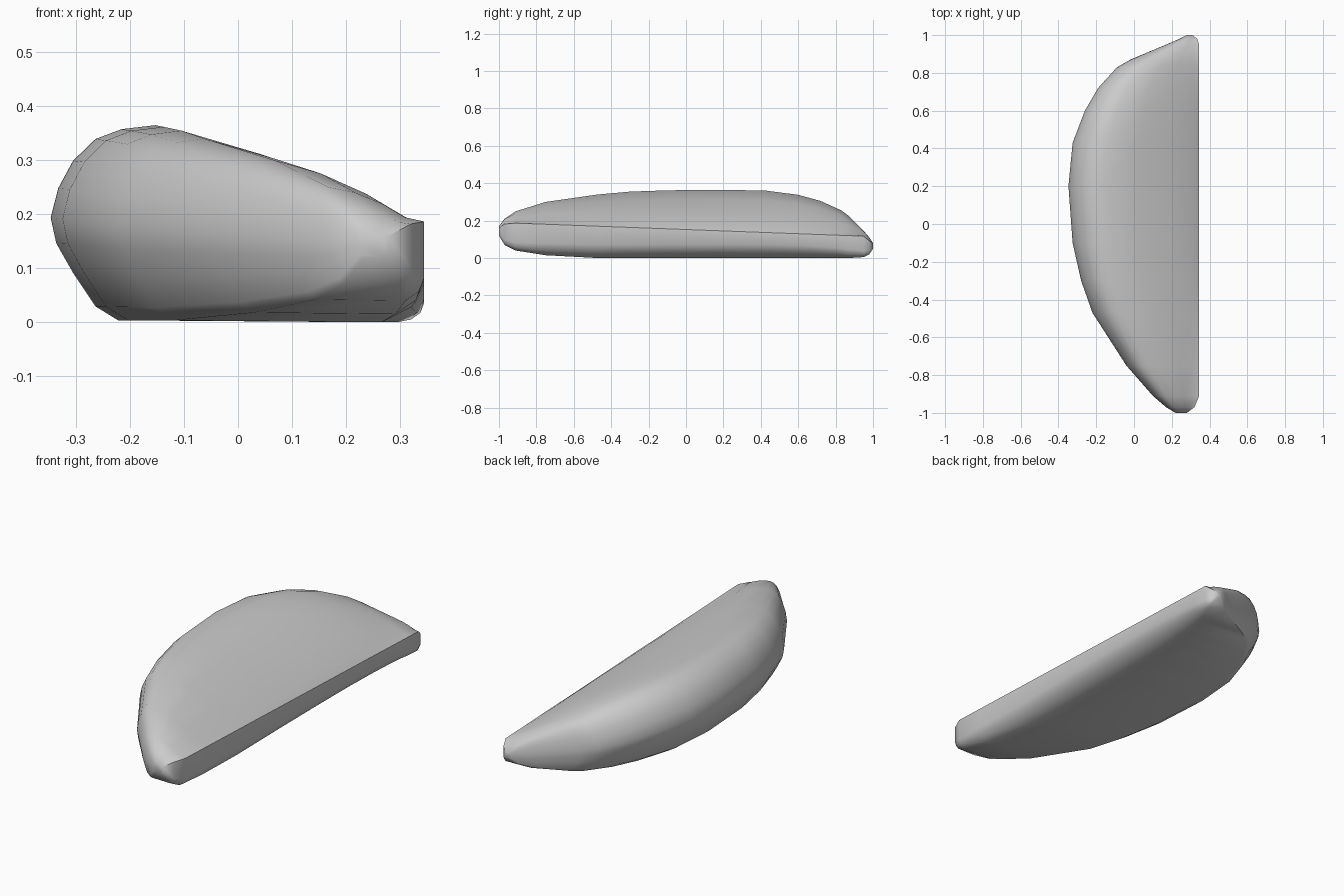
import bpy
import bmesh
import math

default_cube = bpy.data.objects.get("Cube")
if default_cube:
    bpy.data.objects.remove(default_cube, do_unlink=True)

# One flat grey for the whole wedge
grey = bpy.data.materials.new("plain grey")
grey.use_nodes = True
colour = (0.6, 0.6, 0.6, 1)
grey.diffuse_color = colour
grey.node_tree.nodes["Principled BSDF"].inputs["Base Color"].default_value = colour

# Stations along the wedge: y, rind x, cut edge x, underside z, crown z
stations = [
    (-1, .22, .28, .12, .17),
    (-.97, .17, .32, .07, .21),
    (-.91, .1, .345, .04, .25),
    (-.75, -.04, .345, .015, .3),
    (-.47, -.22, .345, 0, .34),
    (-.3, -.28, .345, 0, .355),
    (-.1, -.325, .345, 0, .362),
    (.2, -.347, .345, 0, .365),
    (.43, -.325, .345, 0, .36),
    (.6, -.26, .345, 0, .338),
    (.72, -.19, .345, 0, .305),
    (.83, -.09, .345, 0, .255),
    (.87, -.02, .345, 0, .225),
    (.95, .17, .345, .005, .145),
    (.98, .24, .335, .02, .11),
    (1, .28, .31, .05, .08),
]

# Rounded rind, from underside to crown: share of width, share of height
rind = [(.18, .01), (.12, .08), (.06, .25), (.015, .4), (0, .53),
        (.02, .68), (.06, .82), (.12, .93), (.19, .98), (.28, 1)]


def clamp(value, low, high):
    return max(low, min(high, value))


def mix(start, end, share):
    return start + (end - start) * share


def section(y, left, right, bottom, top):
    """Closed outline of the wedge at one station."""
    width, height = right - left, top - bottom
    along = (y + 1) / 2
    edge_low = clamp(mix(.085, .035, along), bottom + height * .2, top)
    edge_high = clamp(mix(.19, .115, along), edge_low, top - height * .2)
    outline = [(left + u * width, bottom + v * height) for u, v in rind]

    # Sloping cut face falls from the crown to the narrow edge
    crown_x = outline[-1][0]
    shoulder_x = right - min(.035, width * .15)
    shoulder_z = mix(edge_high, top, .12)
    for share in (.35, .7):
        arch = height * .05 * math.sin(math.pi * share)
        outline.append((mix(crown_x, shoulder_x, share),
                        mix(top, shoulder_z, share) + arch))
    outline.append((shoulder_x, shoulder_z))

    # Narrow edge, then a rolled lower corner
    outline += [(right, edge_high), (right, edge_low),
                (mix(right, left, .04), mix(edge_low, bottom, .6)),
                (mix(right, left, .14), bottom)]
    return [(x, y, z) for x, z in outline]


# Loft the sections and close both tips
bm = bmesh.new()
rings = [[bm.verts.new(point) for point in section(*station)]
         for station in stations]
for ring, following in zip(rings, rings[1:]):
    for i in range(len(ring)):
        j = (i + 1) % len(ring)
        bm.faces.new((ring[i], ring[j], following[j], following[i]))
bm.faces.new(rings[0])
bm.faces.new(rings[-1])
bmesh.ops.recalc_face_normals(bm, faces=bm.faces)

mesh = bpy.data.meshes.new("wedge")
bm.to_mesh(mesh)
bm.free()
mesh.materials.append(grey)
wedge = bpy.data.objects.new("wedge", mesh)
bpy.context.collection.objects.link(wedge)

# Smooth shading with firm edges at the tips
bpy.context.view_layer.objects.active = wedge
wedge.select_set(True)
bpy.ops.object.shade_smooth_by_angle(angle=math.radians(50))
